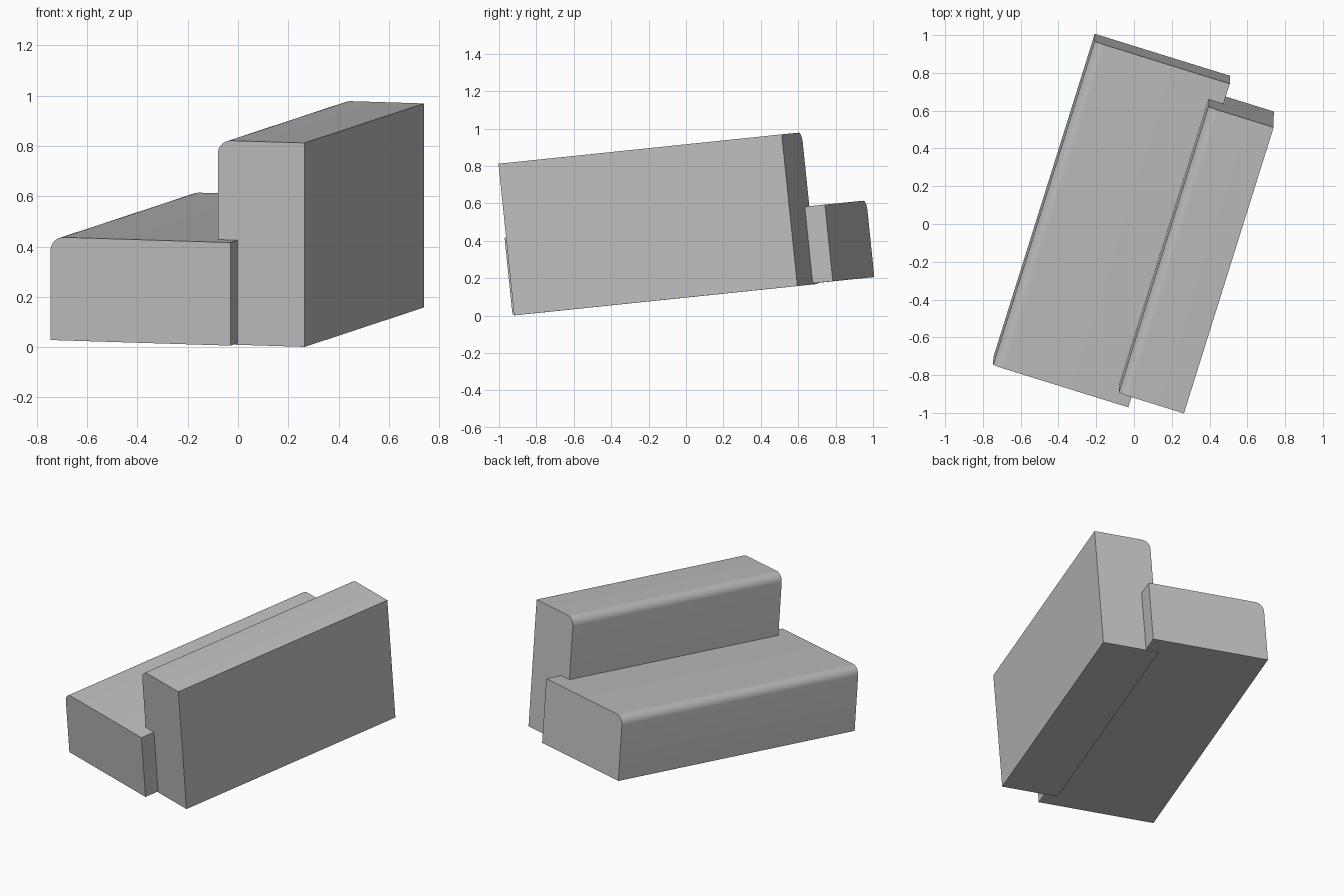
import bpy
import bmesh
from mathutils import Matrix, Vector

cube = bpy.data.objects.get("Cube")
if cube:
    bpy.data.objects.remove(cube, do_unlink=True)

# Single light grey material
grey = bpy.data.materials.new("light grey")
grey.use_nodes = True
colour = (0.53, 0.53, 0.53, 1)
grey.diffuse_color = colour
grey.node_tree.nodes["Principled BSDF"].inputs["Base Color"].default_value = colour

# Tilted frame shared by both blocks: along, across, up
along = Vector((0.298, 0.95, 0.0985)).normalized()
up = Vector((0, -0.1, 0.995))
up = (up - along * up.dot(along)).normalized()
across = up.cross(along)
frame = Matrix((along, across, up)).transposed().to_4x4()


def block(name, corner, size, radius):
    """Box growing from its lower corner, with one rounded long top edge."""
    length, width, height = size
    bm = bmesh.new()
    bmesh.ops.create_cube(bm, size=1)
    bmesh.ops.translate(bm, verts=bm.verts, vec=(0.5, 0.5, 0.5))
    bmesh.ops.scale(bm, verts=bm.verts, vec=size)
    edge = [e for e in bm.edges
            if all(v.co.y > width * 0.9 and v.co.z > height * 0.9 for v in e.verts)]
    bmesh.ops.bevel(bm, geom=edge, offset=radius, segments=8,
                    profile=0.5, affect='EDGES')
    mesh = bpy.data.meshes.new(name)
    bm.to_mesh(mesh)
    bm.free()
    mesh.materials.append(grey)
    obj = bpy.data.objects.new(name, mesh)
    bpy.context.collection.objects.link(obj)
    obj.matrix_world = Matrix.Translation(corner) @ frame
    bpy.ops.object.select_all(action='DESELECT')
    obj.select_set(True)
    bpy.context.view_layer.objects.active = obj
    bpy.ops.object.shade_smooth_by_angle()
    return obj


# Long low seat and the taller, shorter backrest
block("seat", (-0.03, -0.928, 0.006), (1.804, 0.749, 0.412), 0.055)
block("backrest", (0.265, -0.919, 0.001), (1.595, 0.361, 0.815), 0.055)
